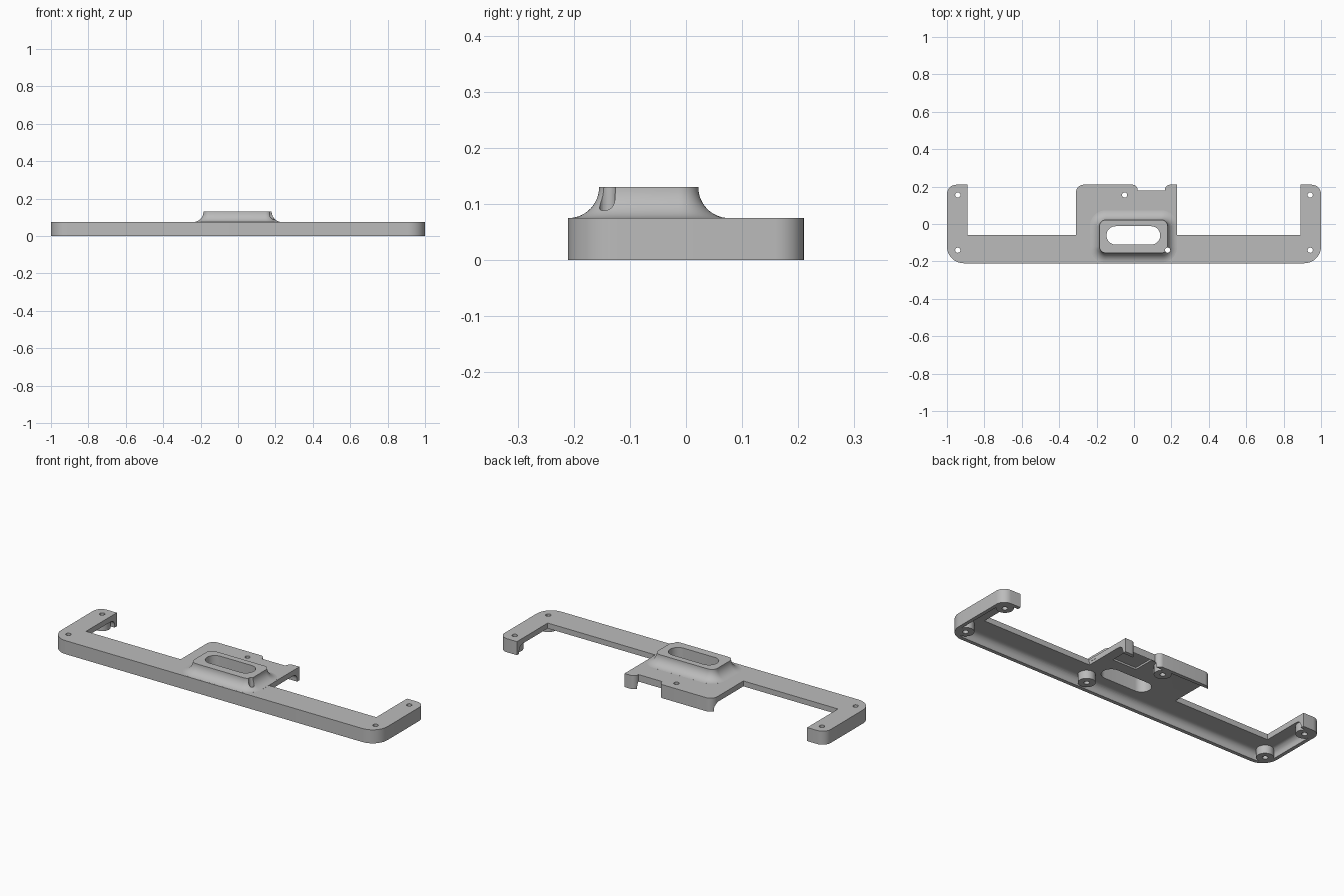
import bpy, bmesh, math
from mathutils import Vector

if "Cube" in bpy.data.objects:
    bpy.data.objects.remove(bpy.data.objects["Cube"])

TOP, UNDER, HOOD_TOP = 0.075, 0.045, 0.13

grey = bpy.data.materials.new("light grey plastic")
grey.use_nodes = True
grey.diffuse_color = (0.5, 0.5, 0.5, 1)
grey.node_tree.nodes["Principled BSDF"].inputs["Base Color"].default_value = (0.5, 0.5, 0.5, 1)


def rounded(corners, steps=10):
    """Closed outline from (x, y, radius) corners."""
    points = []
    for i, (x, y, r) in enumerate(corners):
        p = Vector((x, y, 0))
        if r == 0:
            points.append(p)
            continue
        a = (Vector((*corners[i - 1][:2], 0)) - p).normalized()
        b = (Vector((*corners[(i + 1) % len(corners)][:2], 0)) - p).normalized()
        half = a.angle(b) / 2
        centre = p + (a + b).normalized() * r / math.sin(half)
        reach = r / math.tan(half)
        start = (p + a * reach - centre).normalized()
        end = (p + b * reach - centre).normalized()
        points += [centre + start.slerp(end, k / steps) * r for k in range(steps + 1)]
    return points


def rect(x0, x1, y0, y1, front_r, back_r, grow=0):
    """Rounded rectangle, optionally grown outwards."""
    f, b = max(front_r + grow, 0.002), max(back_r + grow, 0.002)
    return rounded([(x0 - grow, y0 - grow, f), (x1 + grow, y0 - grow, f),
                    (x1 + grow, y1 + grow, b), (x0 - grow, y1 + grow, b)])


def loft(name, levels):
    """Capped solid through (outline, z) levels, listed from bottom to top."""
    bm = bmesh.new()
    rings = [[bm.verts.new((p.x, p.y, z)) for p in pts] for pts, z in levels]
    n = len(rings[0])
    for low, high in zip(rings, rings[1:]):
        for i in range(n):
            j = (i + 1) % n
            bm.faces.new((low[i], low[j], high[j], high[i]))
    bm.faces.new(rings[0][::-1])
    bm.faces.new(rings[-1])
    bmesh.ops.recalc_face_normals(bm, faces=bm.faces)
    mesh = bpy.data.meshes.new(name)
    bm.to_mesh(mesh)
    bm.free()
    mesh.materials.append(grey)
    obj = bpy.data.objects.new(name, mesh)
    bpy.context.collection.objects.link(obj)
    return obj


def disc(x, y, r, steps=32):
    return [Vector((x + r * math.cos(t), y + r * math.sin(t), 0))
            for t in (2 * math.pi * k / steps for k in range(steps))]


def combine(target, tool, operation):
    """Apply a boolean and discard the tool."""
    mod = target.modifiers.new("boolean", "BOOLEAN")
    mod.object, mod.operation, mod.solver = tool, operation, "EXACT"
    tool.hide_render = True
    deps = bpy.context.evaluated_depsgraph_get()
    deps.update()
    mesh = bpy.data.meshes.new_from_object(target.evaluated_get(deps))
    target.modifiers.clear()
    target.data = mesh
    bpy.data.objects.remove(tool)


# Solid body in the plan shape: bar, two arms, centre plate with notch
plan = rounded([
    (-1, -.21, .09), (1, -.21, .09), (1, .21, .05), (.89, .21, 0),
    (.89, -.06, 0), (.23, -.06, 0), (.23, .21, 0), (.165, .21, .028),
    (.165, .18, 0), (.02, .18, 0), (.02, .21, .028), (-.31, .21, .04),
    (-.31, -.06, 0), (-.89, -.06, 0), (-.89, .21, 0), (-1, .21, .05)])
body = loft("mounting_frame", [(plan, 0), (plan, TOP)])

# Hollow underside with filleted ceiling edges, leaving outer walls only
R = 0.032
cavity = [(rect(-.98, .98, -.19, .19, .07, .035), -.05)]
for k in range(9):
    a = math.pi / 2 * k / 8
    cavity.append((rect(-.98, .98, -.19, .19, .07, .035, -R * (1 - math.cos(a))),
                   UNDER - R + R * math.sin(a)))
combine(body, loft("cavity_cutter", cavity), "DIFFERENCE")

# Shallow pocket under the notch
pocket = rounded([(.03, .05, 0), (.175, .05, 0), (.175, .175, 0), (.03, .175, 0)])
combine(body, loft("pocket_cutter", [(pocket, .01), (pocket, .055)]), "DIFFERENCE")

# Raised hood flaring down into the plate
F = HOOD_TOP - TOP
flare = [math.radians(86) * (1 - k / 12) for k in range(13)]
hood = [(rect(-.185, .18, -.155, .022, .035, .035, F * (1 - math.cos(a))),
         HOOD_TOP - F * math.sin(a)) for a in flare]
hood.insert(0, (hood[0][0], .06))
combine(body, loft("hood", hood), "UNION")

# Slot through the hood
slot = rect(-.147, .14, -.11, -.012, .048, .048)
combine(body, loft("slot_cutter", [(slot, -.05), (slot, .2)]), "DIFFERENCE")

# Screw bosses, then their holes
screws = [(sx * .942, y) for sx in (-1, 1) for y in (-.14, .155)]
screws += [(-.05, .155), (.18, -.14)]
for x, y in screws:
    ring = disc(x, y, .043)
    combine(body, loft("boss", [(ring, 0), (ring, .06)]), "UNION")
for x, y in screws:
    ring = disc(x, y, .014, 24)
    combine(body, loft("hole_cutter", [(ring, -.05), (ring, .2)]), "DIFFERENCE")

bpy.ops.object.select_all(action="DESELECT")
body.select_set(True)
bpy.context.view_layer.objects.active = body
bpy.ops.object.shade_smooth_by_angle(angle=math.radians(30))
